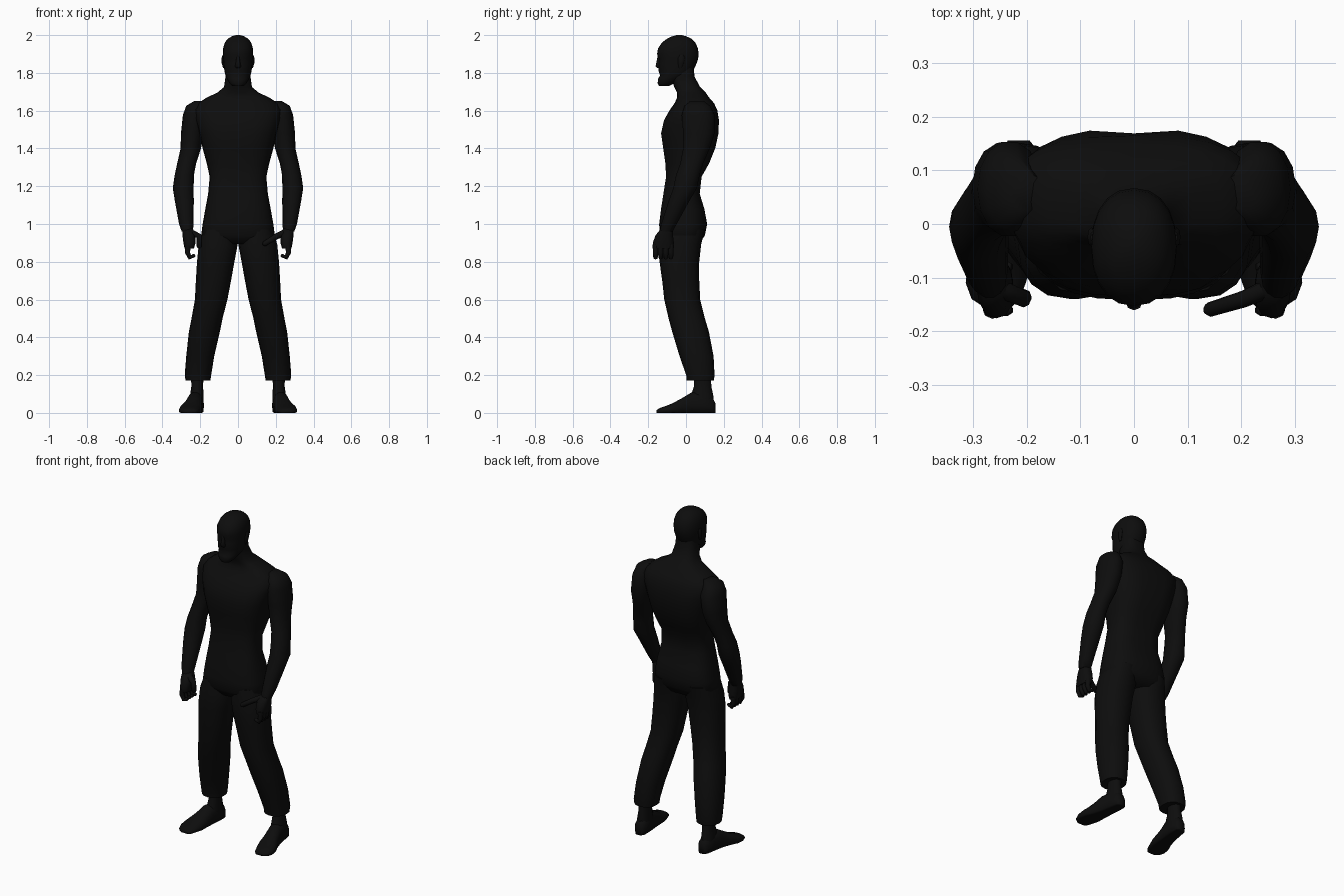
import bpy, bmesh, math
from mathutils import Vector

black = bpy.data.materials.new("black")
black.diffuse_color = (0.004, 0.004, 0.004, 1)


def loft(name, rings, n=16, power=2.3, angle=60):
    """Skin rings of points (centre, axis u, axis v) and close both ends."""
    bm = bmesh.new()
    loops = []
    for c, u, v in rings:
        loop = []
        for i in range(n):
            a = 2 * math.pi * i / n
            ca, sa = math.cos(a), math.sin(a)
            p = (Vector(c) + Vector(u) * math.copysign(abs(ca) ** (2 / power), ca)
                 + Vector(v) * math.copysign(abs(sa) ** (2 / power), sa))
            loop.append(bm.verts.new(p))
        loops.append(loop)
    for a, b in zip(loops, loops[1:]):
        for i in range(n):
            j = (i + 1) % n
            bm.faces.new((a[i], a[j], b[j], b[i]))
    bm.faces.new(loops[0])
    bm.faces.new(loops[-1])
    bmesh.ops.recalc_face_normals(bm, faces=bm.faces)
    me = bpy.data.meshes.new(name)
    bm.to_mesh(me)
    bm.free()
    ob = bpy.data.objects.new(name, me)
    bpy.context.collection.objects.link(ob)
    me.materials.append(black)
    bpy.ops.object.select_all(action='DESELECT')
    ob.select_set(True)
    bpy.context.view_layer.objects.active = ob
    bpy.ops.object.shade_smooth_by_angle(angle=math.radians(angle))
    return ob


def body(rows):
    """Rows of z, front y, back y, half width."""
    return [((0, (f + b) / 2, z), (w, 0, 0), (0, (b - f) / 2, 0)) for z, f, b, w in rows]


def limb(rows, s):
    """Rows of z, centre x, centre y, half width, half depth."""
    return [((s * x, y, z), (rx, 0, 0), (0, ry, 0)) for z, x, y, rx, ry in rows]


def digit(name, pts, r):
    """Tapered finger along a short path."""
    pts = [Vector(p) for p in pts]
    rings = []
    for i, p in enumerate(pts):
        d = (pts[min(i + 1, len(pts) - 1)] - pts[max(i - 1, 0)]).normalized()
        u = d.cross(Vector((0, 1, 0))).normalized()
        k = r * (1 - 0.12 * i)
        rings.append((p, u * k, d.cross(u) * k))
    last = pts[-1] + d * r * 0.5
    rings.append((last, u * r * 0.35, d.cross(u) * r * 0.35))
    return loft(name, rings, 8, 2)


# torso with neck
torso = loft("torso", body([
    (0.895, -0.11, 0.07, 0.15), (0.94, -0.14, 0.1, 0.195), (1.0, -0.142, 0.112, 0.187),
    (1.08, -0.135, 0.1, 0.173), (1.16, -0.122, 0.075, 0.158), (1.25, -0.108, 0.085, 0.15),
    (1.32, -0.112, 0.125, 0.165), (1.4, -0.124, 0.158, 0.187), (1.48, -0.136, 0.176, 0.205),
    (1.55, -0.12, 0.178, 0.225), (1.605, -0.085, 0.165, 0.235), (1.64, -0.06, 0.148, 0.21),
    (1.67, -0.047, 0.122, 0.165), (1.695, -0.047, 0.105, 0.11), (1.725, -0.062, 0.075, 0.074),
    (1.78, -0.08, 0.045, 0.066), (1.84, -0.08, 0.04, 0.06)]), 24, 2.7)
# spine and breastbone grooves
for v in torso.data.vertices:
    if abs(v.co.x) < 0.02 and 1.0 < v.co.z < 1.6:
        v.co.y *= 0.95

# head with jutting beard
loft("head", body([
    (1.73, -0.143, -0.09, 0.03), (1.745, -0.15, -0.06, 0.045), (1.77, -0.148, -0.01, 0.06),
    (1.785, -0.137, 0.015, 0.066), (1.81, -0.145, 0.038, 0.072), (1.85, -0.146, 0.056, 0.076),
    (1.875, -0.144, 0.064, 0.079), (1.9, -0.153, 0.067, 0.08), (1.93, -0.148, 0.063, 0.079),
    (1.96, -0.128, 0.05, 0.07), (1.98, -0.102, 0.03, 0.055), (1.993, -0.075, 0.003, 0.034),
    (2.0, -0.05, -0.022, 0.012)]), 20, 2.25)
loft("nose", body([(1.825, -0.15, -0.13, 0.012), (1.835, -0.161, -0.13, 0.016),
                   (1.86, -0.156, -0.13, 0.011), (1.89, -0.15, -0.13, 0.008)]), 8, 2)

for s, side in ((1, "left"), (-1, "right")):
    # ear
    loft(side + "_ear", limb([(1.825, 0.074, -0.03, 0.005, 0.008), (1.85, 0.078, -0.027, 0.008, 0.015),
                              (1.88, 0.079, -0.024, 0.008, 0.018), (1.895, 0.077, -0.024, 0.004, 0.01)], s), 8, 2)
    # bare arm, shoulder to wrist
    loft(side + "_arm", limb([
        (1.652, 0.2, 0.06, 0.03, 0.035), (1.625, 0.228, 0.06, 0.047, 0.07),
        (1.575, 0.232, 0.065, 0.06, 0.09), (1.48, 0.242, 0.068, 0.06, 0.085),
        (1.4, 0.25, 0.055, 0.054, 0.072), (1.32, 0.272, 0.03, 0.05, 0.062),
        (1.26, 0.284, 0.01, 0.051, 0.064), (1.19, 0.29, -0.005, 0.055, 0.064),
        (1.12, 0.284, -0.038, 0.05, 0.056), (1.0, 0.274, -0.09, 0.038, 0.042),
        (0.96, 0.268, -0.105, 0.03, 0.035)], s), 14, 2.1)
    # palm
    loft(side + "_palm", limb([
        (0.98, 0.268, -0.1, 0.028, 0.03), (0.94, 0.26, -0.115, 0.034, 0.046),
        (0.9, 0.257, -0.12, 0.032, 0.056), (0.87, 0.258, -0.12, 0.025, 0.052)], s), 12, 2.5)
    # curled fingers
    for i in range(4):
        y = -0.161 + i * 0.027
        digit(side + "_finger", [(s * 0.264, y, 0.89), (s * 0.268, y, 0.85),
                                 (s * 0.255, y, 0.823), (s * 0.235, y, 0.832)], 0.016)
    # thumb, reaching further inward on one hand
    tip = (0.14, -0.16, 0.895) if s > 0 else (-0.205, -0.135, 0.88)
    digit(side + "_thumb", [(s * 0.25, -0.12, 0.955), (s * 0.205, -0.14, 0.935), tip], 0.018)
    # trouser leg
    loft(side + "_trouser_leg", limb([
        (0.97, 0.1, -0.015, 0.085, 0.115), (0.89, 0.105, -0.03, 0.103, 0.11),
        (0.8, 0.118, -0.035, 0.099, 0.105), (0.7, 0.13, -0.028, 0.093, 0.098),
        (0.6, 0.142, -0.02, 0.086, 0.095), (0.5, 0.164, 0.004, 0.082, 0.096),
        (0.43, 0.178, 0.024, 0.082, 0.097), (0.3, 0.2, 0.056, 0.074, 0.09),
        (0.2, 0.212, 0.076, 0.07, 0.075), (0.172, 0.212, 0.076, 0.066, 0.072)], s), 16, 2.3)
    # ankle
    loft(side + "_ankle", limb([
        (0.22, 0.215, 0.088, 0.034, 0.044), (0.14, 0.216, 0.088, 0.031, 0.046),
        (0.09, 0.218, 0.085, 0.036, 0.06), (0.04, 0.22, 0.08, 0.038, 0.065)], s), 12, 2.1)
    # foot: y, centre x, height, half width, with a flattened sole
    foot = loft(side + "_foot", [((s * x, y, h * 0.35), (w, 0, 0), (0, 0, h * 0.65)) for y, x, h, w in (
        (0.156, 0.215, 0.05, 0.02), (0.14, 0.216, 0.085, 0.034), (0.09, 0.22, 0.11, 0.04),
        (0.03, 0.228, 0.11, 0.043), (-0.02, 0.238, 0.08, 0.049), (-0.07, 0.25, 0.052, 0.06),
        (-0.11, 0.258, 0.036, 0.056), (-0.14, 0.258, 0.026, 0.045), (-0.155, 0.254, 0.015, 0.026))], 14, 2.3)
    for v in foot.data.vertices:
        v.co.z = max(v.co.z, 0)
